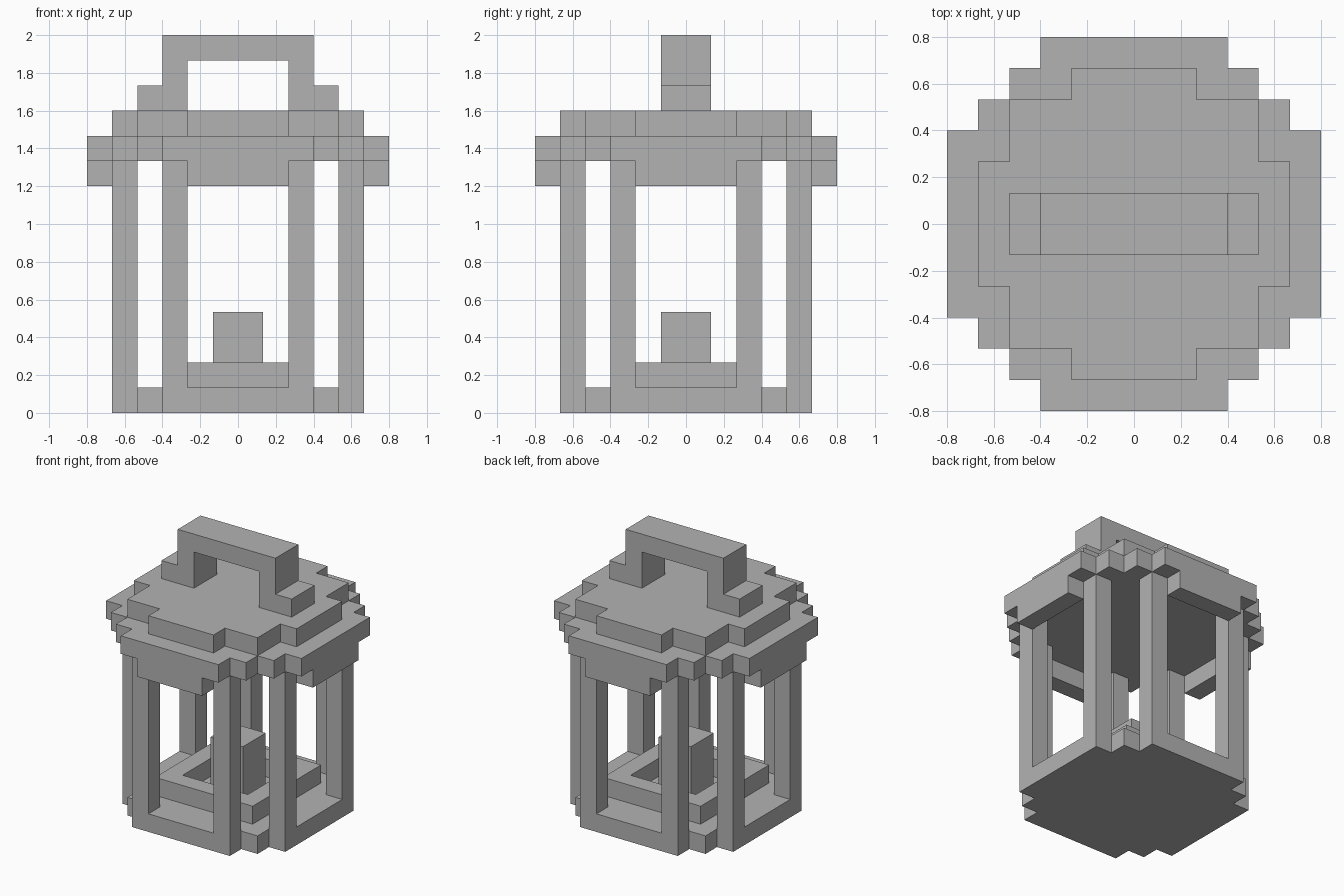
import bpy, bmesh
from math import pi
from mathutils import Matrix

if "Cube" in bpy.data.objects:
    bpy.data.objects.remove(bpy.data.objects["Cube"], do_unlink=True)

U = 2 / 15  # one block of the lantern

grey = bpy.data.materials.new("plain_grey")
grey.use_nodes = True
colour = (0.45, 0.45, 0.45, 1)
grey.diffuse_color = colour
grey.node_tree.nodes["Principled BSDF"].inputs["Base Color"].default_value = colour


def prism(name, outline, low, high, upright=False, turn=0):
    """Extrude an outline given in blocks; upright outlines lie in x-z and run along y."""
    bm = bmesh.new()
    place = (lambda a, b, c: (a, c, b)) if upright else (lambda a, b, c: (a, b, c))
    face = bm.faces.new([bm.verts.new(place(a, b, low)) for a, b in outline])
    grown = bmesh.ops.extrude_face_region(bm, geom=[face])
    verts = [v for v in grown["geom"] if isinstance(v, bmesh.types.BMVert)]
    bmesh.ops.translate(bm, verts=verts, vec=place(0, 0, high - low))
    bmesh.ops.recalc_face_normals(bm, faces=bm.faces)
    bm.transform(Matrix.Rotation(turn * pi / 2, 4, "Z") @ Matrix.Scale(U, 4))
    mesh = bpy.data.meshes.new(name)
    bm.to_mesh(mesh)
    bm.free()
    mesh.materials.append(grey)
    obj = bpy.data.objects.new(name, mesh)
    bpy.context.collection.objects.link(obj)
    return obj


def rect(x0, x1, y0, y1):
    return [(x0, y0), (x1, y0), (x1, y1), (x0, y1)]


def stepped(quarter):
    """Full outline from the stair corners of one quarter."""
    upper = quarter + [(-x, y) for x, y in reversed(quarter)]
    return upper + [(x, -y) for x, y in reversed(upper)]


def arch(half):
    """Symmetric outline from its right half."""
    return half + [(-x, z) for x, z in reversed(half)]


# Base and candle
prism("base", rect(-4, 4, -4, 4), 0, 1)
prism("candle", rect(-1, 1, -1, 1), 1, 4)

# Four sides: sill with two posts, tray rim and eave valance
frame = arch([(3, 0), (3, 10), (2, 10), (2, 1)])
for i, side in enumerate(("front", "left", "back", "right")):
    prism(side + "_frame", frame, -5, -4, upright=True, turn=i)
    prism(side + "_tray_rim", rect(-3, 2, -3, -2), 1, 2, turn=i)
    prism(side + "_valance", rect(-2, 2, -6, -5), 9, 10, turn=i)

# Two stepped roof tiers
prism("roof_eave", stepped([(6, 3), (5, 3), (5, 4), (4, 4), (4, 5), (3, 5), (3, 6)]), 10, 11)
prism("roof_cap", stepped([(5, 2), (4, 2), (4, 4), (2, 4), (2, 5)]), 11, 12)

# Carrying handle with feet
prism("handle", arch([(2, 14), (2, 12), (4, 12), (4, 13), (3, 13), (3, 15)]), -1, 1, upright=True)
